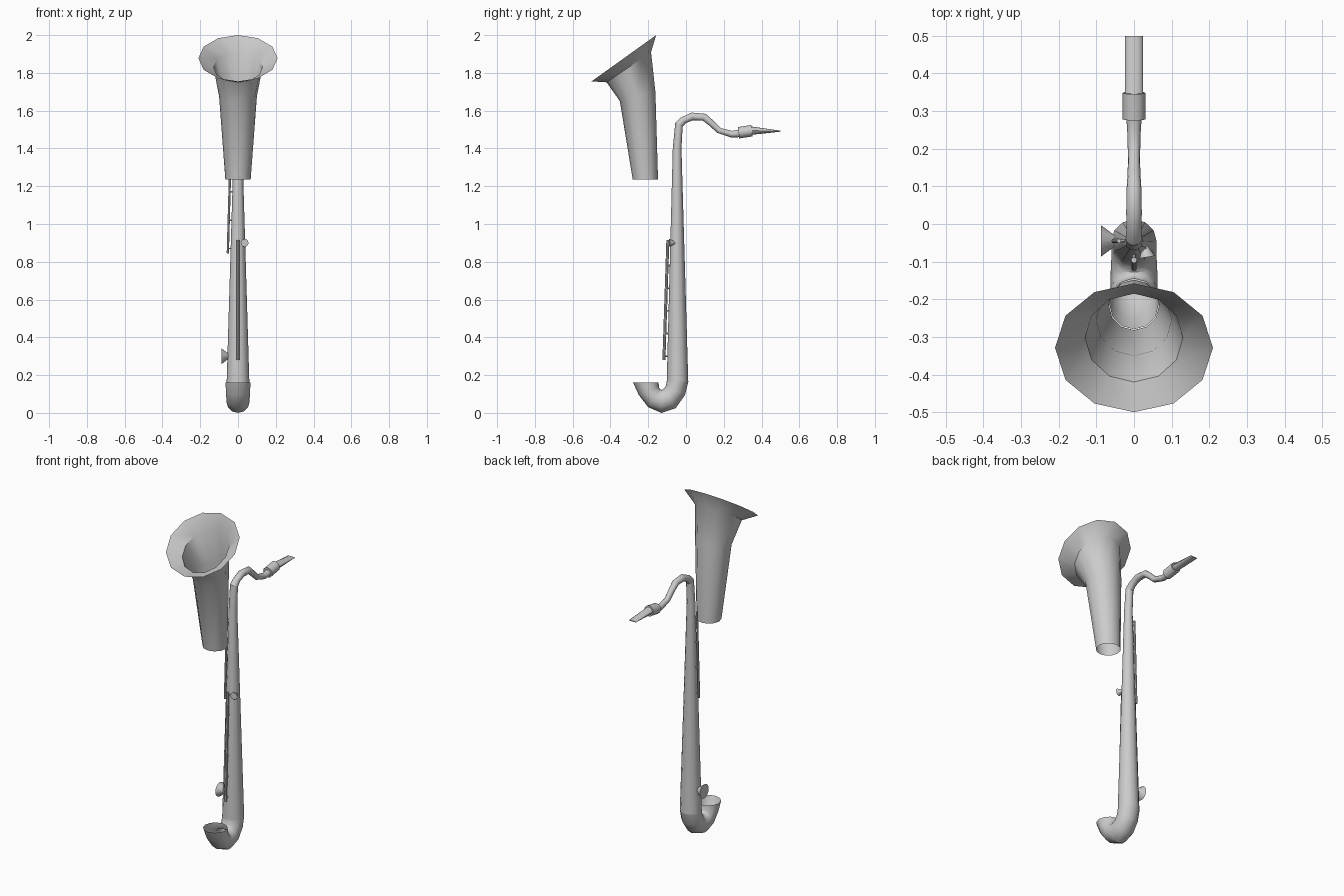
import bpy, bmesh, math
from mathutils import Vector

if "Cube" in bpy.data.objects:
    bpy.data.objects.remove(bpy.data.objects["Cube"])


def finish(name, bm, angle=40):
    bmesh.ops.recalc_face_normals(bm, faces=bm.faces)
    me = bpy.data.meshes.new(name)
    bm.to_mesh(me)
    bm.free()
    ob = bpy.data.objects.new(name, me)
    bpy.context.collection.objects.link(ob)
    bpy.ops.object.select_all(action='DESELECT')
    ob.select_set(True)
    bpy.context.view_layer.objects.active = ob
    bpy.ops.object.shade_smooth_by_angle(angle=math.radians(angle))
    return ob


def skin(bm, rings, caps):
    n = len(rings[0])
    for a, b in zip(rings, rings[1:]):
        for i in range(n):
            j = (i + 1) % n
            bm.faces.new((a[i], a[j], b[j], b[i]))
    if caps:
        bm.faces.new(rings[0])
        bm.faces.new(rings[-1])


def loft(name, sections, n=12, caps=False):
    """Each section: two opposite (y, z) points, optional half width in x."""
    bm = bmesh.new()
    rings = []
    for s in sections:
        p, q = Vector((0, *s[:2])), Vector((0, *s[2:4]))
        c, h = (p + q) / 2, (p - q) / 2
        w = s[4] if len(s) > 4 else h.length
        rings.append([bm.verts.new(c + h * math.cos(t) + Vector((w * math.sin(t), 0, 0)))
                      for t in (2 * math.pi * i / n for i in range(n))])
    skin(bm, rings, caps)
    return finish(name, bm)


def rod(bm, a, b, r1, r2, n=8):
    a, b = Vector(a), Vector(b)
    rot = (b - a).to_track_quat('Z', 'Y')
    rings = [[bm.verts.new(c + rot @ Vector((r * math.cos(t), r * math.sin(t), 0)))
              for t in (2 * math.pi * i / n for i in range(n))]
             for c, r in ((a, r1), (b, r2))]
    skin(bm, rings, True)


# Flared bell, open at both ends
loft("bell", [(-.282, 1.235, -.148, 1.235),
              (-.35, 1.65, -.162, 1.70, .1),
              (-.42, 1.75, -.185, 1.91, .13),
              (-.5, 1.755, -.158, 2.0, .21)])

# Bottom bow, open at the front end
loft("bow", [(-.28, .16, -.145, .16, .066),
             (-.25, .095, -.143, .135, .064),
             (-.2, .03, -.137, .125, .062),
             (-.13, 0, -.127, .122, .062),
             (-.055, .025, -.115, .13, .06),
             (-.005, .095, -.106, .145, .06),
             (.012, .165, -.102, .165, .06)])

# Conical body
loft("body_tube", [(-.102, .165, .012, .165, .06),
                   (-.07, 1.4, -.024, 1.4),
                   (-.057, 1.535, -.018, 1.515)])

# Curved neck
loft("neck", [(-.057, 1.535, -.018, 1.515),
              (-.03, 1.562, 0, 1.535),
              (.03, 1.59, .036, 1.549),
              (.105, 1.583, .088, 1.548),
              (.145, 1.547, .122, 1.522),
              (.186, 1.507, .166, 1.482),
              (.245, 1.493, .24, 1.458),
              (.29, 1.502, .295, 1.46)])

# Collar and wedge mouthpiece
loft("neck_collar", [(.275, 1.513, .282, 1.453), (.345, 1.524, .352, 1.464)], caps=True)
loft("mouthpiece", [(.34, 1.517, .346, 1.472, .024), (.5, 1.494, .5, 1.489, .024)], caps=True)

# Key rods with short posts to the body
bm = bmesh.new()
rod(bm, (0, -.117, .28), (0, -.096, .915), .008, .008)
for z in (.3, .42, .54, .66, .78, .9):
    y = -.117 + .033 * (z - .28)
    rod(bm, (0, y, z), (0, y + .035, z), .005, .005, 6)
finish("front_key_rod", bm)

bm = bmesh.new()
rod(bm, (-.054, -.045, .845), (-.04, -.045, 1.35), .006, .006)
for z in (.87, 1.02, 1.17, 1.32):
    x = -.053 + .028 * (z - .85)
    rod(bm, (x, -.045, z), (x + .025, -.045, z), .004, .004, 6)
finish("side_key_rod", bm)

# Cone shaped key cups
bm = bmesh.new()
rod(bm, (-.045, -.045, .3), (-.088, -.045, .3), .01, .042, 12)
finish("low_key_cup", bm)
bm = bmesh.new()
rod(bm, (.03, -.058, .9), (.035, -.088, .9), .006, .021, 12)
finish("upper_key_cup", bm)
